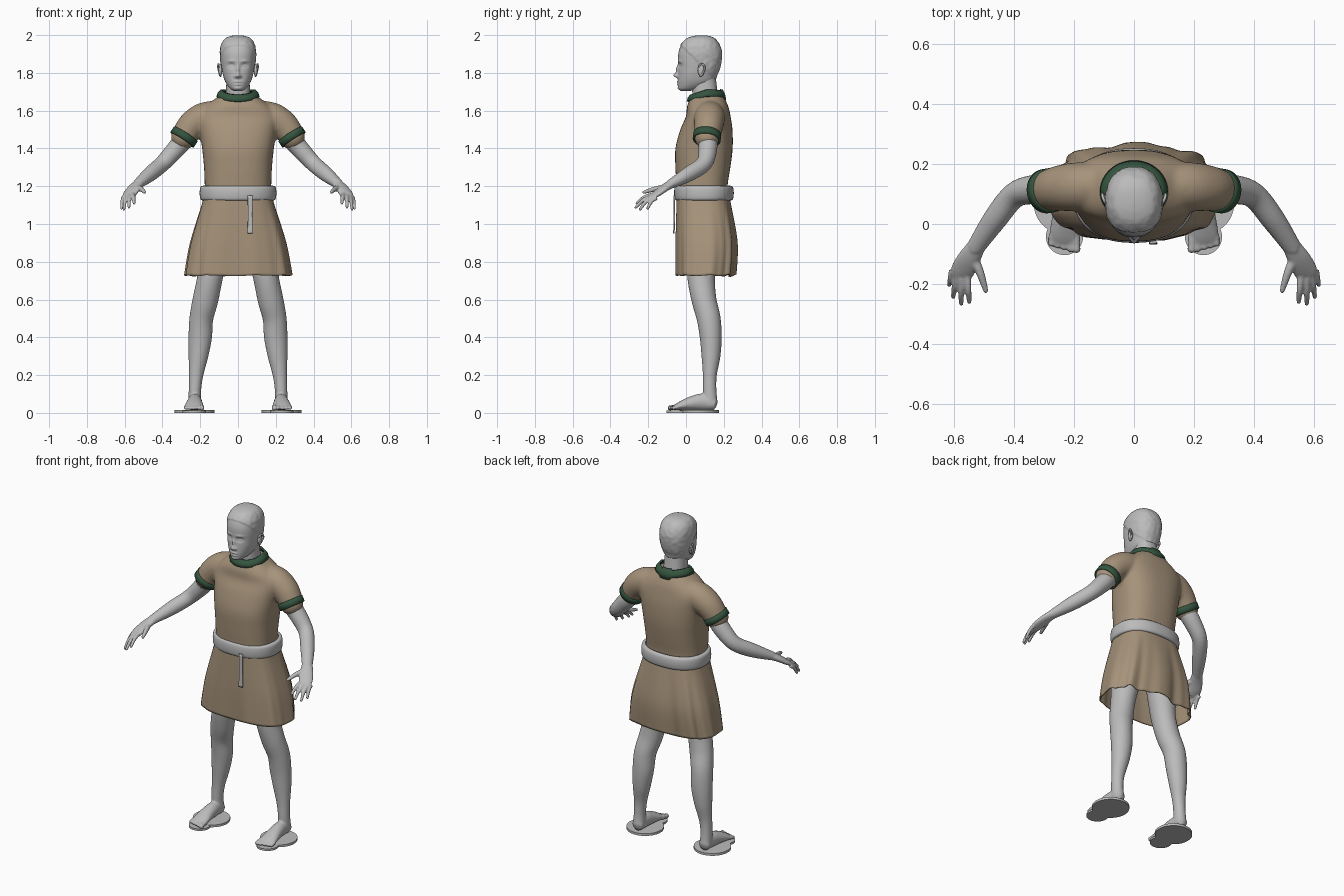
import bpy, bmesh, math
from mathutils import Vector, Matrix, noise

if "Cube" in bpy.data.objects:
    bpy.data.objects.remove(bpy.data.objects["Cube"])


def material(name, rgb):
    m = bpy.data.materials.new(name)
    m.use_nodes = True
    m.diffuse_color = (*rgb, 1)
    m.node_tree.nodes["Principled BSDF"].inputs["Base Color"].default_value = (*rgb, 1)
    return m


GREY = material("plain grey", (.5, .5, .5))
TAN = material("tan cloth", (.38, .29, .195))
GREEN = material("dark green trim", (.035, .09, .05))


def spline(rows, n):
    """Catmull-Rom interpolation of equal-length rows."""
    r = [Vector(row) for row in rows]
    r = [r[0]] + r + [r[-1]]
    out = []
    for a, b, c, d in zip(r, r[1:], r[2:], r[3:]):
        for i in range(n):
            t = i / n
            out.append(.5 * (2 * b + (c - a) * t + (2 * a - 5 * b + 4 * c - d) * t ** 2
                             + (3 * b - a - 3 * c + d) * t ** 3))
    return out + [r[-1]]


def skin(bm, rings, caps=True):
    rows = [[bm.verts.new(p) for p in ring] for ring in rings]
    n = len(rows[0])
    for a, b in zip(rows, rows[1:]):
        for i in range(n):
            bm.faces.new((a[i], a[(i + 1) % n], b[(i + 1) % n], b[i]))
    if caps:
        bm.faces.new(rows[0][::-1])
        bm.faces.new(rows[-1])


def loft(bm, rows, p=2.3, n=64, steps=6, caps=True, warp=None):
    """Stacked rounded sections, each row: height, front y, back y, half width."""
    rings = []
    for z, front, back, wide in spline(rows, steps):
        ring = []
        for i in range(n):
            a = math.tau * i / n
            c, s = math.cos(a), math.sin(a)
            v = Vector((wide * math.copysign(abs(c) ** (2 / p), c),
                        (front + back) / 2 + (back - front) / 2 * math.copysign(abs(s) ** (2 / p), s), z))
            ring.append(warp(v, a) if warp else v)
        rings.append(ring)
    skin(bm, rings, caps)


def ball(bm, at, size):
    bmesh.ops.create_uvsphere(bm, u_segments=20, v_segments=12, radius=1,
                              matrix=Matrix.LocRotScale(Vector(at), None, Vector(size)))


def tube(bm, path, ref=(0, 0, 1), steps=5, n=20):
    """Limb along points: x, y, z, depth radius, optional width radius."""
    pts = spline([r if len(r) == 5 else (*r, r[3]) for r in path], steps)
    pos = [Vector(p[:3]) for p in pts]
    rings = []
    for i, p in enumerate(pts):
        t = (pos[min(i + 1, len(pos) - 1)] - pos[max(i - 1, 0)]).normalized()
        side = t.cross(Vector(ref)).normalized()
        up = side.cross(t)
        rings.append([pos[i] + side * p[4] * math.cos(math.tau * k / n)
                      + up * p[3] * math.sin(math.tau * k / n) for k in range(n)])
    skin(bm, rings)
    ball(bm, pos[-1], [min(pts[-1][3:])] * 3)


def finish(bm, name, mat, voxel=0, relax=0, mirror=False, thick=0):
    bmesh.ops.recalc_face_normals(bm, faces=bm.faces)
    for f in bm.faces:
        f.smooth = True
    me = bpy.data.meshes.new(name)
    bm.to_mesh(me)
    bm.free()
    me.materials.append(mat)
    ob = bpy.data.objects.new(name, me)
    bpy.context.collection.objects.link(ob)
    if voxel:
        m = ob.modifiers.new("fuse", "REMESH")
        m.mode, m.voxel_size, m.use_smooth_shade = "VOXEL", voxel, True
    if relax:
        m = ob.modifiers.new("relax", "SMOOTH")
        m.factor, m.iterations = .5, relax
    if thick:
        m = ob.modifiers.new("thickness", "SOLIDIFY")
        m.thickness, m.offset = thick, 0
    if mirror:
        m = ob.modifiers.new("mirror", "MIRROR")
        m.use_mirror_merge = False
    return ob


# Tunic top with sleeves
bm = bmesh.new()
loft(bm, [(1.13, -.045, .225, .175), (1.2, -.05, .22, .176), (1.3, -.056, .235, .18),
          (1.4, -.056, .247, .19), (1.5, -.03, .246, .205), (1.57, 0, .236, .215),
          (1.62, .005, .225, .175), (1.66, .02, .207, .125), (1.69, .035, .19, .085)], p=2.5)
for s in (1, -1):
    tube(bm, [(s * .1, .13, 1.585, .07), (s * .18, .125, 1.562, .082),
              (s * .245, .12, 1.52, .077), (s * .288, .112, 1.46, .068)])
finish(bm, "tunic_top", TAN, voxel=.009, relax=10)


# Skirt with folds that deepen toward the hem and the back
def folds(v, a):
    k = max(0, (1.13 - v.z) / .4)
    rear = .35 + .65 * max(0, math.sin(a))
    w = .011 * k * rear * (math.sin(9 * a + .6) + .5 * math.sin(17 * a))
    return v + Vector((math.cos(a) * w, math.sin(a) * w, .5 * w * k))


bm = bmesh.new()
loft(bm, [(1.16, -.045, .222, .175), (1.1, -.048, .235, .19), (.9, -.052, .262, .25),
          (.727, -.05, .25, .28)], p=2.8, n=128, steps=8, caps=False, warp=folds)
finish(bm, "skirt", TAN, thick=.006)

# Belt and hanging strap
bm = bmesh.new()
loft(bm, [(1.128, -.045, .23, .18), (1.132, -.056, .245, .196), (1.165, -.06, .25, .2),
          (1.195, -.056, .245, .196), (1.2, -.045, .23, .18)], steps=4, caps=False)
finish(bm, "belt", GREY, thick=.006)
bm = bmesh.new()
loft(bm, [(.95, -.006, .002, .014), (1.04, -.004, .004, .012), (1.15, -.004, .004, .013)], p=6, n=24)
strap = finish(bm, "belt_strap", GREY)
strap.location = (.064, -.062, 0)

# Collar: sloping band, lowest in front with a small dip behind
bm = bmesh.new()
rings = []
for r, lift in ((1.16, -.018), (1.1, 0), (.98, .014), (.88, .015)):
    ring = []
    for i in range(64):
        a = math.tau * i / 64
        s = math.sin(a)
        z = 1.692 + (.026 * s if s < 0 else -.008 * s ** 6)
        ring.append((.094 * r * math.cos(a), .108 + .086 * r * s, z + lift * (1.6 if s > .95 else 1)))
    rings.append(ring)
skin(bm, rings, caps=False)
finish(bm, "collar", GREEN, thick=.01)

# Sleeve cuffs
bm = bmesh.new()
start, axis = Vector((.276, .113, 1.477)), Vector((.54, -.1, -.83)).normalized()
side = axis.cross(Vector((0, 1, 0))).normalized()
up = side.cross(axis)
skin(bm, [[start + axis * d + (side * math.cos(math.tau * k / 40) + up * math.sin(math.tau * k / 40)) * r
           for k in range(40)] for d, r in ((0, .066), (.002, .073), (.036, .073), (.038, .066), (.03, .06))],
     caps=False)
finish(bm, "sleeve_cuffs", GREEN, mirror=True, thick=.003)

# Arms, hands and fingers
bm = bmesh.new()
tube(bm, [(.22, .12, 1.53, .05), (.28, .115, 1.455, .052), (.335, .115, 1.39, .049),
          (.4, .095, 1.32, .043), (.465, .015, 1.265, .04), (.53, -.08, 1.212, .025, .03)])
tube(bm, [(.52, -.065, 1.22, .024, .028), (.55, -.115, 1.19, .02, .038),
          (.572, -.155, 1.16, .016, .04), (.582, -.18, 1.142, .011, .033)])
for root, tip in (((.607, -.155, 1.14), (.617, -.203, 1.083)), ((.594, -.172, 1.143), (.604, -.243, 1.078)),
                  ((.577, -.18, 1.148), (.577, -.266, 1.088)), ((.556, -.178, 1.155), (.55, -.26, 1.11))):
    a, b = Vector(root), Vector(tip)
    mid = (a + b) / 2 + Vector((0, -.004, .008))
    tube(bm, [(*a, .012), (*mid, .0105), (*b, .008)], n=12)
tube(bm, [(.54, -.1, 1.195, .017), (.513, -.165, 1.185, .014), (.495, -.222, 1.168, .009)], n=12)
finish(bm, "arms", GREY, voxel=.0045, relax=4, mirror=True)

# Legs, feet and toes
bm = bmesh.new()
tube(bm, [(.09, .09, 1.08, .085), (.13, .085, .85, .08), (.148, .08, .72, .073, .068),
          (.172, .095, .6, .066, .068), (.194, .12, .5, .063), (.2, .131, .4, .058, .062),
          (.21, .132, .3, .05, .052), (.222, .126, .2, .037, .038), (.228, .125, .12, .036, .033),
          (.228, .13, .05, .038, .035)], ref=(0, 1, 0), n=32)
tube(bm, [(.228, .155, .047, .032, .032), (.228, .09, .058, .044, .036), (.23, .03, .051, .037, .042),
          (.232, -.03, .037, .023, .05), (.234, -.062, .028, .013, .046)], n=28)
for i in range(5):
    x, r = .194 + .021 * i, .0145 if i == 0 else .0105
    tip = -.084 + .006 * max(0, i - 1)
    tube(bm, [(x, -.04, .034, r), (x - .001, tip + .02, .031, r * .9), (x - .002, tip, .026, r)], n=12)
finish(bm, "legs", GREY, voxel=.0055, relax=4, mirror=True)

# Ground plates: a heel disc and a smaller toe disc on each side
bm = bmesh.new()
for x, y, r, h in ((.23, .07, .105, .014), (.232, -.042, .062, .012)):
    bmesh.ops.create_cone(bm, cap_ends=True, segments=48, radius1=r, radius2=r, depth=h,
                          matrix=Matrix.Translation((x, y, h / 2)))
plates = finish(bm, "ground_plates", GREY, mirror=True)
for f in plates.data.polygons:
    f.use_smooth = abs(f.normal.z) < .5

# Neck
bm = bmesh.new()
loft(bm, [(1.62, .04, .18, .075), (1.68, .035, .17, .066), (1.74, .03, .162, .062), (1.8, .03, .155, .06)])
finish(bm, "neck", GREY)

# Facial relief: x, height, spread across, spread up, forward push
RELIEF = [(0, 1.786, .012, .012, .021), (0, 1.815, .008, .025, .014), (.013, 1.781, .008, .007, .008),
          (.034, 1.839, .018, .012, -.011), (.035, 1.837, .011, .006, .006), (.035, 1.862, .02, .007, .004),
          (0, 1.753, .019, .005, .007), (0, 1.738, .016, .005, .007), (0, 1.717, .02, .01, .006)]


def sculpt(v, a):
    out = Vector((math.cos(a), math.sin(a), .2))
    if v.y < .04:
        for x, z, sx, sz, push in RELIEF:
            for s in ((1, -1) if x else (1,)):
                v.y -= push * math.exp(-((v.x - s * x) / sx) ** 2 - ((v.z - z) / sz) ** 2)
    # Cropped hair stands slightly proud of the skin
    k = min(1, max(0, (v.z + v.y - 1.915) / .012))
    return v + out * k * (.004 + .002 * noise.noise(v * 45)) if v.z < 1.985 else v + out * .004


bm = bmesh.new()
loft(bm, [(1.704, -.025, .02, .02), (1.718, -.038, .08, .043), (1.75, -.042, .145, .066),
          (1.79, -.041, .163, .08), (1.83, -.04, .178, .087), (1.87, -.042, .185, .091),
          (1.91, -.039, .186, .092), (1.95, -.024, .174, .085), (1.98, .005, .15, .066),
          (1.993, .038, .125, .04), (1.998, .07, .1, .01)], n=128, steps=10, warp=sculpt)
finish(bm, "head", GREY)

# Ears
bm = bmesh.new()
ball(bm, (.093, .08, 1.813), (.01, .018, .03))
tube(bm, [(.092, .068, 1.82, .005), (.098, .074, 1.842, .005), (.104, .09, 1.845, .005),
          (.105, .099, 1.825, .005), (.099, .09, 1.8, .005), (.093, .078, 1.785, .006)], ref=(1, 0, 0), n=10)
finish(bm, "ears", GREY, mirror=True)
